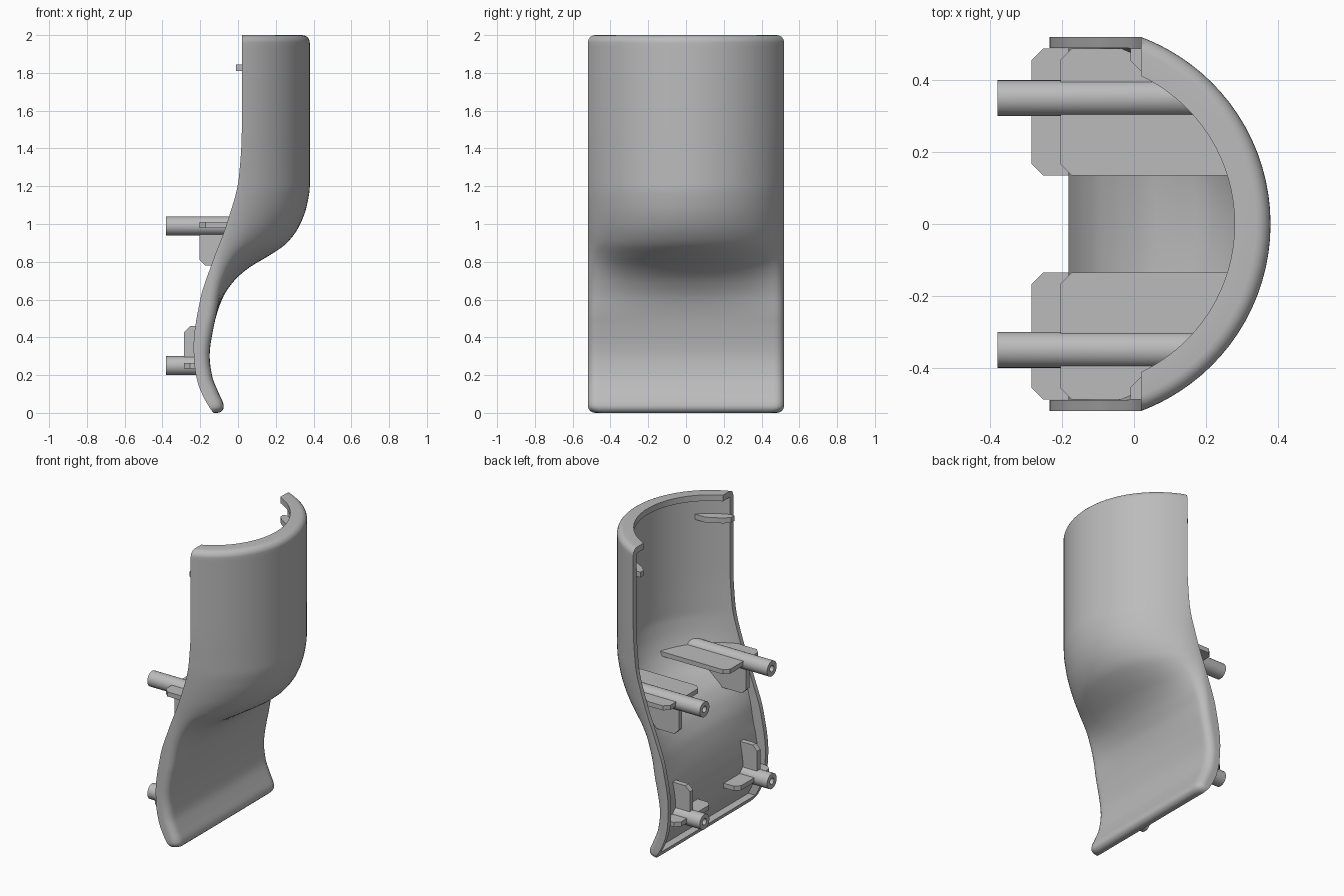
import bpy, bmesh, math

cube = bpy.data.objects.get("Cube")
if cube:
    bpy.data.objects.remove(cube)

grey = bpy.data.materials.new("plain_grey")
grey.use_nodes = True
grey.diffuse_color = (0.5, 0.5, 0.5, 1)
grey.node_tree.nodes["Principled BSDF"].inputs["Base Color"].default_value = (0.5, 0.5, 0.5, 1)

# Profiles as (z, x): crest of the outer face, and the free side edge
CREST = [(0, -.07), (.05, -.078), (.1, -.1), (.2, -.138), (.3, -.15), (.45, -.13), (.6, -.085),
         (.7, -.02), (.77, .06), (.83, .16), (.9, .26), (1, .33), (1.1, .365), (1.2, .38), (2, .38)]
EDGE = [(0, -.13), (.02, -.145), (.07, -.175), (.15, -.21), (.25, -.23), (.35, -.235), (.6, -.2),
        (.8, -.135), (1, -.06), (1.25, .005), (1.5, .02), (2, .02)]
HALF, ROUND, WALL, LIP, TOP = 0.52, 0.04, 0.032, 0.03, 2.0


def spline(pts, z):
    """Monotone-limited Hermite interpolation."""
    z = min(max(z, pts[0][0]), pts[-1][0])
    sec = [(b[1] - a[1]) / (b[0] - a[0]) for a, b in zip(pts, pts[1:])]

    def tangent(i):
        if i == 0 or i == len(sec):
            return sec[min(i, len(sec) - 1)]
        a, b = sec[i - 1], sec[i]
        return 0 if a * b <= 0 else 2 * a * b / (a + b)
    i = 0
    while i < len(sec) - 1 and z > pts[i + 1][0]:
        i += 1
    w = pts[i + 1][0] - pts[i][0]
    t = (z - pts[i][0]) / w
    return ((2*t**3 - 3*t*t + 1) * pts[i][1] + (t**3 - 2*t*t + t) * w * tangent(i)
            + (3*t*t - 2*t**3) * pts[i + 1][1] + (t**3 - t*t) * w * tangent(i + 1))


def end_drop(z):
    e = min(z, TOP - z)
    return 0 if e >= ROUND else ROUND - math.sqrt(max(0, ROUND**2 - (ROUND - e)**2))


def section(z):
    """Crest, edge, arc radius and side depth at a height."""
    crest, edge = spline(CREST, z), spline(EDGE, z)
    k = min(max((z - .5) / .8, 0), 1)
    depth = .1 * (1 - k * k * (3 - 2 * k))
    corner = min(crest - .001, edge + depth)
    h = crest - corner
    return crest, edge, (HALF**2 + h * h) / (2 * h), max(0, corner - edge)


def arc_x(y, z, inset):
    crest, edge, radius, _ = section(z)
    r = radius - inset
    q = r * r - y * y
    if r <= 0 or q <= 0:
        return edge
    return max(edge, crest - radius + math.sqrt(q))


def outer_x(y, z):
    return arc_x(y, z, end_drop(z))


def ring(z, inset):
    """Closed cross-section: outer skin, side edges and inner skin."""
    n = 40
    crest, edge, radius, depth = section(z)
    width = HALF - end_drop(z)
    spread = [math.sin(math.pi / 2 * (2 * j / n - 1)) for j in range(n + 1)]
    rr = min(.05, depth)
    outer = []
    for s in spread:
        y = s * width
        gap = width - abs(y)
        drop = rr - math.sqrt(max(0, rr * rr - (rr - gap)**2)) if gap < rr else 0
        outer.append((max(edge, outer_x(y, z) - drop), y, z))

    def thick(y):
        slope = (arc_x(y, z + .01, 0) - arc_x(y, z - .01, 0)) / .02
        return inset * math.sqrt(1 + slope * slope)
    wi = width - LIP
    r = radius - thick(wi)
    q = r * r - (edge - crest + radius)**2
    if crest - inset > edge and q > 0:
        wi = min(wi, math.sqrt(q))
    inner = [(arc_x(s * wi, z, thick(s * wi)), s * wi, z) for s in spread]
    return (outer + [(edge, width, z), (edge, wi, z)] + inner[::-1]
            + [(edge, -wi, z), (edge, -width, z)]), n


def finish(name, bm, angle=35):
    bmesh.ops.remove_doubles(bm, verts=bm.verts, dist=1e-5)
    bmesh.ops.recalc_face_normals(bm, faces=bm.faces)
    mesh = bpy.data.meshes.new(name)
    bm.to_mesh(mesh)
    bm.free()
    mesh.materials.append(grey)
    ob = bpy.data.objects.new(name, mesh)
    bpy.context.collection.objects.link(ob)
    bpy.ops.object.select_all(action='DESELECT')
    ob.select_set(True)
    bpy.context.view_layer.objects.active = ob
    bpy.ops.object.shade_smooth_by_angle(angle=math.radians(angle))
    return ob


# Curved shell, lofted upward, with a lip around its inside
def build_shell():
    low, high = .045, 1.96
    levels = [(z, 1) for z in (0, .002, .008, .018, .03, low)]
    levels += [(low + (high - low) * i / 90, WALL) for i in range(91)]
    levels += [(z, .1) for z in (high, 1.97, 1.982, 1.992, 1.998, TOP)]
    bm = bmesh.new()
    rings = []
    for z, inset in levels:
        pts, n = ring(z, inset)
        rings.append([bm.verts.new(p) for p in pts])
    m = len(rings[0])
    for a, b in zip(rings, rings[1:]):
        for j in range(m):
            k = (j + 1) % m
            bm.faces.new((a[j], a[k], b[k], b[j]))
    for r in (rings[0], rings[-1]):
        inner = r[n + 3:2 * n + 4][::-1]
        for j in range(n):
            bm.faces.new((r[j], r[j + 1], inner[j + 1], inner[j]))
        bm.faces.new((r[n], r[n + 1], r[n + 2], inner[n]))
        bm.faces.new((r[0], inner[0], r[m - 2], r[m - 1]))
    finish("curved_shell", bm)


def embed(bm):
    """Trim the far ends of a part so that they sit inside the shell wall."""
    for v in bm.verts:
        v.co.x = min(v.co.x, outer_x(v.co.y, v.co.z) - .014)


def plate(name, pts, axis, at, thick):
    """Prism from (x, v) points, flat across the given axis."""
    bm = bmesh.new()
    sides = []
    for d in (-thick / 2, thick / 2):
        sides.append([bm.verts.new((x, v, at + d) if axis == 'z' else (x, at + d, v)) for x, v in pts])
        bm.faces.new(sides[-1])
    a, b = sides
    for j in range(len(pts)):
        k = (j + 1) % len(pts)
        bm.faces.new((a[j], a[k], b[k], b[j]))
    embed(bm)
    finish(name, bm, 20)


def peg(name, y, z):
    """Round post with a blind hole in its free end."""
    bm = bmesh.new()
    rows = []
    for x, r in ((-.2, .02), (-.38, .02), (-.38, .05), (9, .05)):
        rows.append([bm.verts.new((x, y + r * math.cos(i * math.tau / 32),
                                   z + r * math.sin(i * math.tau / 32))) for i in range(32)])
    for a, b in zip(rows, rows[1:]):
        for j in range(32):
            k = (j + 1) % 32
            bm.faces.new((a[j], a[k], b[k], b[j]))
    bm.faces.new(rows[0])
    bm.faces.new(rows[-1])
    embed(bm)
    finish(name, bm)


def tongue(front, v0, v1, chamfer0=True, chamfer1=True, c=.032):
    """Outline with a chamfered front and a back edge that follows the wall."""
    pts = [(front + c, v0), (front, v0 + c)] if chamfer0 else [(front, v0)]
    pts += [(front, v1 - c), (front + c, v1)] if chamfer1 else [(front, v1)]
    return pts + [(9, v1 + (v0 - v1) * i / 12) for i in range(13)]


build_shell()
for s, side in ((1, "back"), (-1, "front")):
    def flip(pts):
        return [(x, s * v) for x, v in pts]
    # Mounting pegs with their cross ribs
    peg(side + "_upper_peg", s * .35, .99)
    peg(side + "_lower_peg", s * .35, .25)
    plate(side + "_upper_shelf", flip(tongue(-.205, .135, .488)), 'z', .995, .03)
    plate(side + "_lower_shelf", flip(tongue(-.285, .135, .488)), 'z', .25, .03)
    plate(side + "_upper_rib", tongue(-.205, .78, .99, True, False), 'y', s * .35, .035)
    plate(side + "_lower_rib", tongue(-.285, .25, .46, False, True), 'y', s * .35, .035)
    # Small catch near the top corner
    catch = [(-.01, .488), (-.01, .455), (.025, .42), (.12, .37), (9, .37), (9, .42), (9, .46), (9, .488)]
    plate(side + "_catch", flip(catch), 'z', 1.828, .035)
